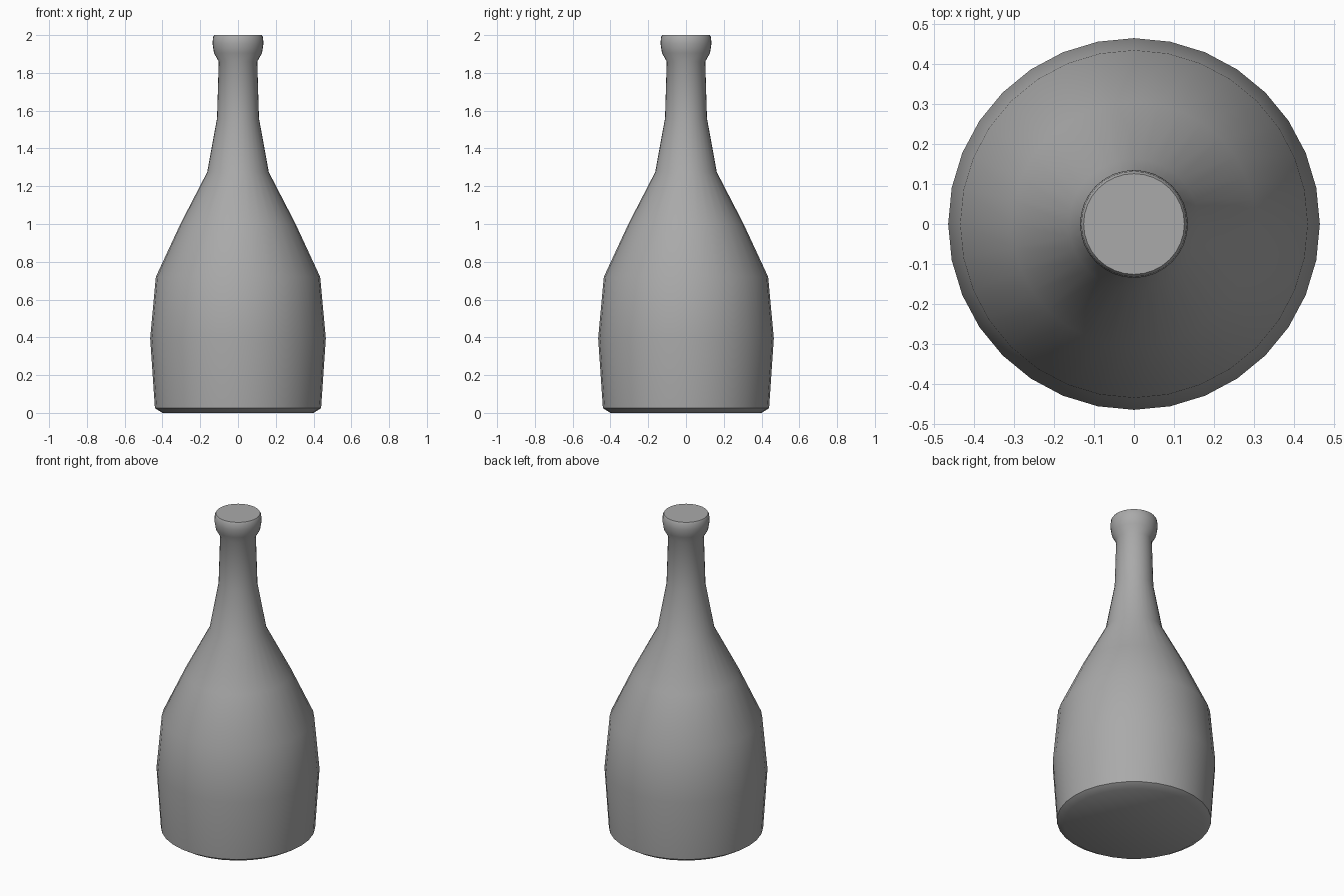
import bpy, bmesh, math

if "Cube" in bpy.data.objects:
    bpy.data.objects.remove(bpy.data.objects["Cube"])

SIDES = 32
# bottle outline as (radius, height), bottom to top
PROFILE = [(0.40, 0.0), (0.44, 0.025), (0.465, 0.395), (0.435, 0.72),
           (0.305, 1.0), (0.163, 1.275), (0.111, 1.56), (0.102, 1.86),
           (0.127, 1.905), (0.135, 1.955), (0.132, 1.99), (0.126, 2.0)]

grey = bpy.data.materials.new("plain grey")
grey.diffuse_color = (0.4, 0.4, 0.4, 1)
grey.use_nodes = True
grey.node_tree.nodes["Principled BSDF"].inputs["Base Color"].default_value = grey.diffuse_color

# bottle: stacked rings bridged into a lathe shape
bm = bmesh.new()
rings = [[bm.verts.new((r * math.cos(2 * math.pi * i / SIDES),
                        r * math.sin(2 * math.pi * i / SIDES), z))
          for i in range(SIDES)] for r, z in PROFILE]
for low, high in zip(rings, rings[1:]):
    for i in range(SIDES):
        j = (i + 1) % SIDES
        bm.faces.new((low[i], low[j], high[j], high[i]))

# closed base and closed mouth
bm.faces.new(rings[0][::-1])
bm.faces.new(rings[-1])

mesh = bpy.data.meshes.new("bottle")
bm.to_mesh(mesh)
bm.free()
mesh.materials.append(grey)
bottle = bpy.data.objects.new("bottle", mesh)
bpy.context.collection.objects.link(bottle)
bpy.context.view_layer.objects.active = bottle
bottle.select_set(True)
bpy.ops.object.shade_smooth_by_angle(angle=math.radians(50))
